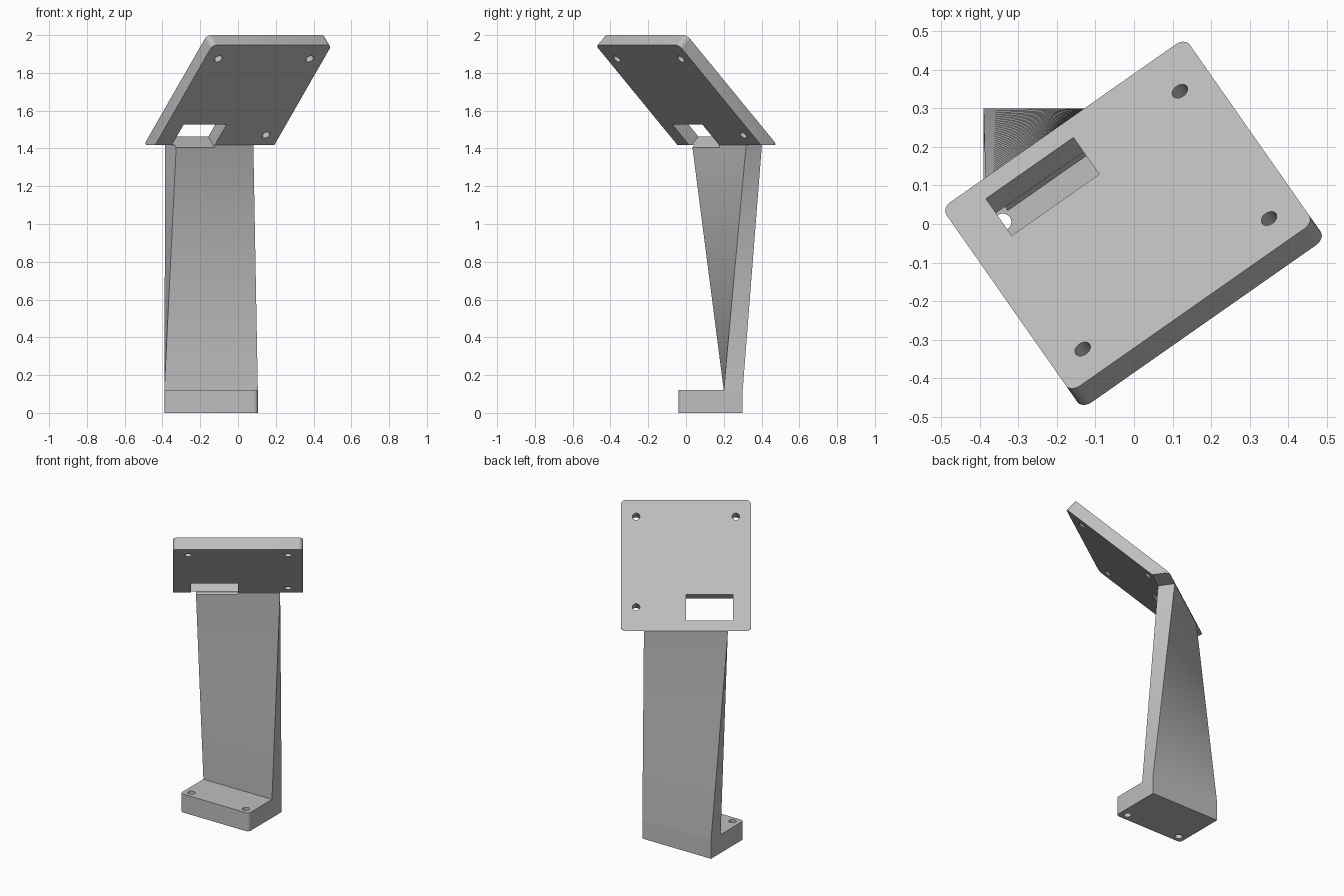
import bpy, bmesh
from math import radians, sin, cos
from mathutils import Matrix, Vector

cube = bpy.data.objects.get("Cube")
if cube:
    bpy.data.objects.remove(cube, do_unlink=True)

grey = bpy.data.materials.new("light_grey")
grey.use_nodes = True
COLOUR = (0.52, 0.52, 0.52, 1)
grey.diffuse_color = COLOUR
grey.node_tree.nodes["Principled BSDF"].inputs["Base Color"].default_value = COLOUR

# Main dimensions
TURN, TILT = radians(35), radians(45)
BASE_TOP, PLATE_LOW = 0.12, 1.417
PLATE_W, PLATE_L, PLATE_T = 0.77, 0.825, 0.074
POST_HALF = 0.249

# Head frame: X along the low edge, Y up the slope, Z out of the top face
across = Vector((cos(TURN), sin(TURN), 0))
forward = Vector((sin(TURN), -cos(TURN), 0))
HEAD = (Matrix.Translation(forward * -0.32 + Vector((0, 0, PLATE_LOW)))
        @ Matrix.Rotation(TURN + radians(180), 4, 'Z') @ Matrix.Rotation(TILT, 4, 'X'))


def make(name, bm):
    bmesh.ops.recalc_face_normals(bm, faces=bm.faces)
    mesh = bpy.data.meshes.new(name)
    bm.to_mesh(mesh)
    bm.free()
    obj = bpy.data.objects.new(name, mesh)
    bpy.context.collection.objects.link(obj)
    mesh.materials.append(grey)
    return obj


def box(lo, hi, radius=0, rounded=lambda c: True):
    """Box between two corners, with chosen upright edges rounded."""
    lo, hi = Vector(lo), Vector(hi)
    bm = bmesh.new()
    bmesh.ops.create_cube(bm, size=1)
    for v in bm.verts:
        v.co = Vector([a + (b - a) * (c + 0.5) for a, b, c in zip(lo, hi, v.co)])
    if radius:
        edges = [e for e in bm.edges
                 if abs(e.verts[0].co.z - e.verts[1].co.z) > 0.01
                 and rounded(e.verts[0].co)]
        bmesh.ops.bevel(bm, geom=edges, offset=radius, segments=6,
                        affect='EDGES', profile=0.5)
    return bm


def drill(x, y, z, radius=0.022, depth=0.4, frame=Matrix()):
    bm = bmesh.new()
    bmesh.ops.create_cone(bm, cap_ends=True, segments=32, radius1=radius, radius2=radius,
                          depth=depth, matrix=frame @ Matrix.Translation((x, y, z)))
    return make("drill_cutter", bm)


def cut(obj, cutters):
    for cutter in cutters:
        cutter.hide_render = True
        mod = obj.modifiers.new("cut", 'BOOLEAN')
        mod.operation, mod.solver, mod.object = 'DIFFERENCE', 'EXACT', cutter
        bpy.context.view_layer.objects.active = obj
        bpy.ops.object.modifier_apply(modifier=mod.name)


def smooth(obj):
    bpy.ops.object.select_all(action='DESELECT')
    obj.select_set(True)
    bpy.context.view_layer.objects.active = obj
    bpy.ops.object.shade_smooth_by_angle(angle=radians(30))


# Foot with rounded front corners and two screw holes
X0, X1, Y0, Y1, Y_POST = -0.39, 0.105, -0.04, 0.30, 0.20
foot = make("foot", box((X0, Y0, 0), (X1, Y1, BASE_TOP), 0.022, lambda c: c.y < 0))
foot_drills = [drill(x, 0.005, 0.06) for x in (X0 + 0.05, X1 - 0.05)]
cut(foot, foot_drills)

# Twisted post, lofted from the foot to the low edge of the plate
bottom = [Vector((x, y, BASE_TOP)) for x, y in
          ((X0, Y_POST), (X1, Y_POST), (X1, Y1), (X0, Y1))]
top = [across * u + forward * d + Vector((0, 0, PLATE_LOW)) for u, d in
       ((-POST_HALF, -0.214), (POST_HALF, -0.214), (POST_HALF, -0.316), (-POST_HALF, -0.316))]
bm = bmesh.new()
ROWS = 32
rings = [[bm.verts.new(a.lerp(b, i / ROWS)) for a, b in zip(bottom, top)]
         for i in range(ROWS + 1)]
for r, s in zip(rings, rings[1:]):
    for k in range(4):
        n = (k + 1) % 4
        bm.faces.new((r[k], r[n], s[n], s[k]))
bm.faces.new(rings[0])
bm.faces.new(rings[-1])
post = make("post", bm)

# Tilted plate, trimmed level along its low edge
bm = box((-PLATE_W / 2, 0, -PLATE_T), (PLATE_W / 2, PLATE_L, 0), 0.03)
bm.transform(HEAD)
bmesh.ops.bisect_plane(bm, geom=bm.verts[:] + bm.edges[:] + bm.faces[:],
                       plane_co=(0, 0, PLATE_LOW + 0.0005), plane_no=(0, 0, 1),
                       clear_inner=True)
bmesh.ops.holes_fill(bm, edges=[e for e in bm.edges if e.is_boundary], sides=0)
plate = make("plate", bm)

# Slot through the plate that also notches the post
bm = box((0, 0.065, -0.25), (0.277, 0.23, 0.1))
bm.transform(HEAD)
slot = make("slot_cutter", bm)
plate_drills = [drill(x, y, 0, frame=HEAD, depth=0.3)
                for x, y in ((-0.295, 0.15), (-0.295, 0.72), (0.295, 0.72))]
cut(plate, [slot] + plate_drills)
cut(post, [slot])

for helper in foot_drills + plate_drills + [slot]:
    bpy.data.objects.remove(helper, do_unlink=True)
for part in (foot, post, plate):
    smooth(part)
